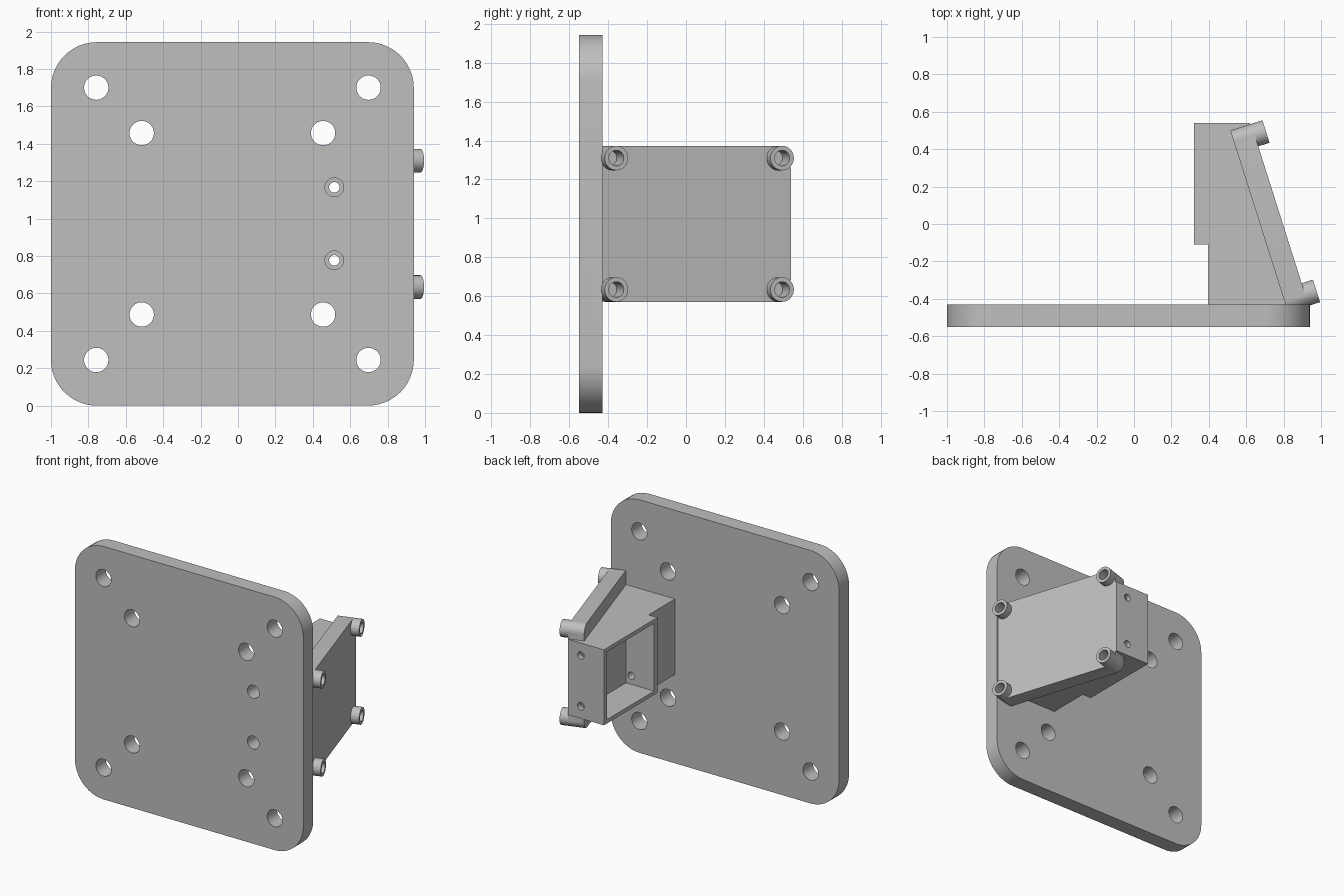
import bpy, bmesh, math
from mathutils import Vector

if "Cube" in bpy.data.objects:
    bpy.data.objects.remove(bpy.data.objects["Cube"])

grey = bpy.data.materials.new("light_grey")
grey.diffuse_color = (0.52, 0.52, 0.52, 1)
grey.use_nodes = True
grey.node_tree.nodes["Principled BSDF"].inputs["Base Color"].default_value = grey.diffuse_color


def extrude(name, outline, vec):
    """Solid made by sweeping a closed 3D outline along a vector."""
    bm = bmesh.new()
    face = bm.faces.new([bm.verts.new(p) for p in outline])
    top = bmesh.ops.extrude_face_region(bm, geom=[face])["geom"]
    bmesh.ops.translate(bm, vec=vec, verts=[v for v in top if isinstance(v, bmesh.types.BMVert)])
    bmesh.ops.recalc_face_normals(bm, faces=bm.faces)
    me = bpy.data.meshes.new(name)
    bm.to_mesh(me)
    bm.free()
    me.materials.append(grey)
    ob = bpy.data.objects.new(name, me)
    bpy.context.collection.objects.link(ob)
    return ob


def rounded(u0, u1, v0, v1, r, n=12):
    """Rounded rectangle as (u, v) pairs."""
    pts = []
    for k, (cu, cv) in enumerate([(u1 - r, v1 - r), (u0 + r, v1 - r), (u0 + r, v0 + r), (u1 - r, v0 + r)]):
        for i in range(n + 1):
            a = math.pi / 2 * (k + i / n)
            pts.append((cu + r * math.cos(a), cv + r * math.sin(a)))
    return pts


def rod(name, start, direction, length, r, n=48):
    """Round bar from a start point, lying in a horizontal direction."""
    start, d = Vector(start), Vector(direction).normalized()
    up = Vector((0, 0, 1))
    side = d.cross(up)
    ring = [start + r * (math.cos(2 * math.pi * i / n) * side + math.sin(2 * math.pi * i / n) * up)
            for i in range(n)]
    return extrude(name, ring, d * length)


def combine(target, tool, op):
    m = target.modifiers.new("bool", 'BOOLEAN')
    m.object, m.operation, m.solver = tool, op, 'EXACT'
    bpy.context.view_layer.objects.active = target
    bpy.ops.object.modifier_apply(modifier=m.name)
    bpy.data.objects.remove(tool, do_unlink=True)


BACK = Vector((0, 1, 0))
ZC = 0.972                                   # height of the symmetry plane

# Mounting plate with rounded corners
bracket = extrude("angled_mounting_bracket",
                  [(x, -0.55, z) for x, z in rounded(-1.0, 0.94, 0, 1.943, 0.245)], BACK * 0.12)

# Block standing behind the plate, stepped on its inner side
block_plan = [(0.395, -0.46), (0.395, -0.11), (0.32, -0.11), (0.32, 0.54), (0.62, 0.54), (0.86, -0.46)]
block = extrude("block", [(x, y, ZC - 0.29) for x, y in block_plan], Vector((0, 0, 0.58)))
combine(bracket, block, 'UNION')

# Tilted slab with rounded corners
O = Vector((0.515, 0.50, 0))
along = Vector((0.302, -0.953, 0)).normalized()
out = Vector((0.953, 0.302, 0)).normalized()
slab = extrude("slab", [O + along * s + Vector((0, 0, z))
                        for s, z in rounded(0, 1.02, ZC - 0.401, ZC + 0.401, 0.063)], out * 0.117)
combine(bracket, slab, 'UNION')

# Hollow standoffs at the slab corners
bosses = [O + along * s + Vector((0, 0, ZC + dz)) for s in (0.063, 0.957) for dz in (-0.338, 0.338)]
for p in bosses:
    combine(bracket, rod("standoff", p + out * 0.06, out, 0.12, 0.063), 'UNION')
for p in bosses:
    combine(bracket, rod("standoff_bore", p + out * 0.06, out, 0.2, 0.04), 'DIFFERENCE')

# Pocket opening on the inner side of the block
pocket = extrude("pocket", [(0.2, y, z) for y, z in
                            [(-0.07, ZC - 0.26), (0.5, ZC - 0.26), (0.5, ZC + 0.26), (-0.07, ZC + 0.26)]],
                 Vector((0.358, 0, 0)))
combine(bracket, pocket, 'DIFFERENCE')

# Large bolt holes: an outer and an inner square of four
for half in (0.728, 0.485):
    for sx in (-1, 1):
        for sz in (-1, 1):
            combine(bracket, rod("bolt_hole", (-0.03 + sx * half, -0.7, ZC + sz * half), BACK, 0.4, 0.065),
                    'DIFFERENCE')

# Counterbored screw holes running through the block
for sz in (-1, 1):
    p = (0.515, -0.7, ZC + sz * 0.195)
    combine(bracket, rod("screw_hole", p, BACK, 1.5, 0.028, 32), 'DIFFERENCE')
    combine(bracket, rod("counterbore", p, BACK, 0.45, 0.05, 32), 'DIFFERENCE')

bpy.ops.object.select_all(action='DESELECT')
bracket.select_set(True)
bpy.context.view_layer.objects.active = bracket
bpy.ops.object.shade_smooth_by_angle(angle=math.radians(30))
